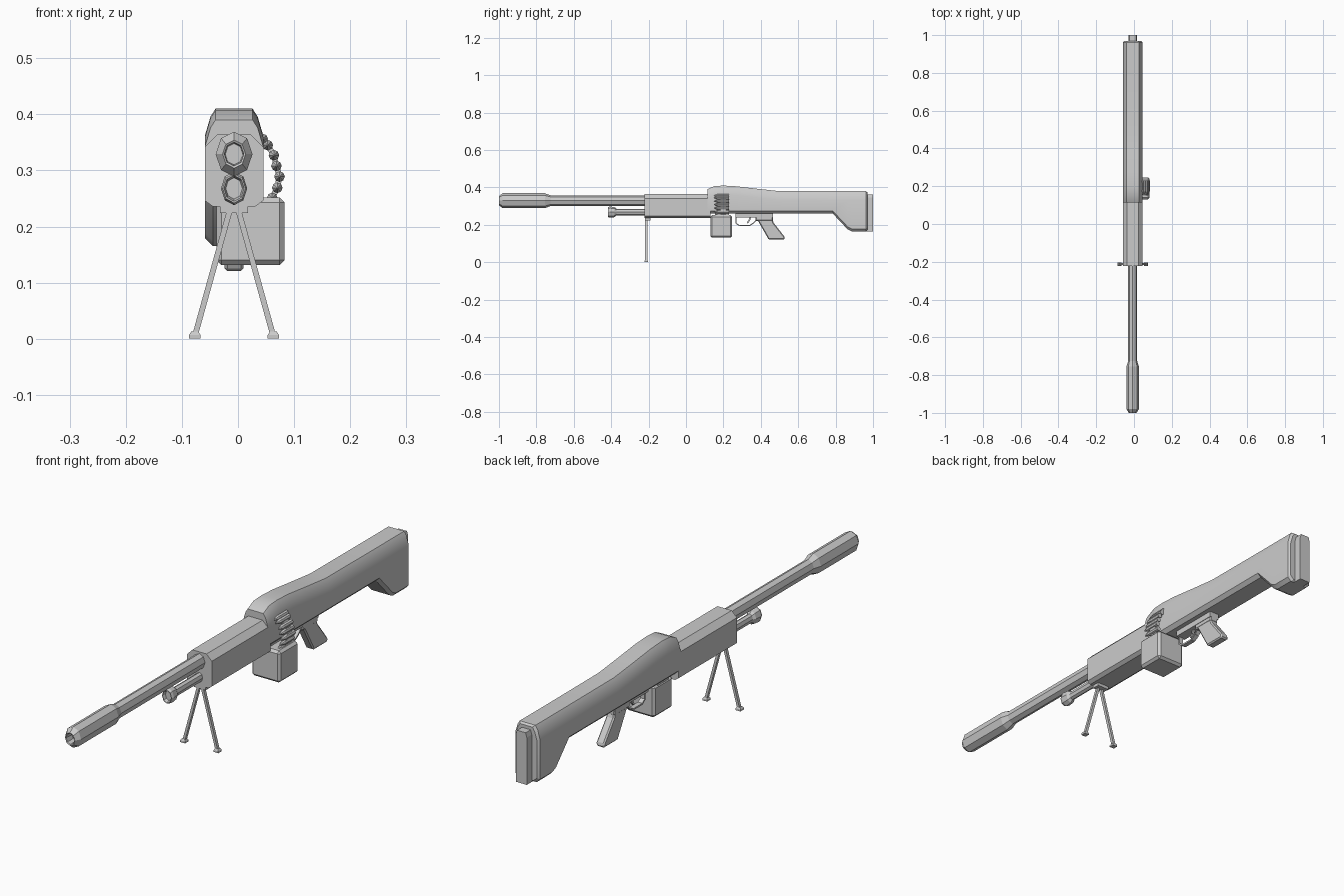
import bpy, bmesh, math
from mathutils import Vector

if "Cube" in bpy.data.objects:
    bpy.data.objects.remove(bpy.data.objects["Cube"])

CX = -0.007  # centre plane of the gun


def finish(name, bm, bevel=0, smooth=False):
    bmesh.ops.recalc_face_normals(bm, faces=bm.faces)
    me = bpy.data.meshes.new(name)
    bm.to_mesh(me)
    bm.free()
    ob = bpy.data.objects.new(name, me)
    bpy.context.collection.objects.link(ob)
    if bevel:
        m = ob.modifiers.new("bevel", 'BEVEL')
        m.width = bevel
        m.segments = 1
    if smooth:
        bpy.ops.object.select_all(action='DESELECT')
        ob.select_set(True)
        bpy.context.view_layer.objects.active = ob
        bpy.ops.object.shade_smooth_by_angle(angle=math.radians(25))
    return ob


def loft(name, rings, bevel=0, smooth=False):
    """Skin a list of equal-length point loops and cap both ends."""
    bm = bmesh.new()
    loops = [[bm.verts.new(p) for p in r] for r in rings]
    n = len(loops[0])
    for a, b in zip(loops, loops[1:]):
        for i in range(n):
            j = (i + 1) % n
            bm.faces.new((a[i], a[j], b[j], b[i]))
    bm.faces.new(loops[0])
    bm.faces.new(loops[-1])
    return finish(name, bm, bevel, smooth)


def tube(name, stations, x, z, ratio=1.0, sides=8):
    """Turned part along y; stations are (y, vertical radius)."""
    angs = [2 * math.pi * i / sides for i in range(sides)]
    return loft(name, [[(x + r * ratio * math.sin(a), y, z + r * math.cos(a)) for a in angs]
                       for y, r in stations])


def box(name, x0, x1, y0, y1, z0, z1, bevel=0):
    return loft(name, [[(x0, y, z0), (x1, y, z0), (x1, y, z1), (x0, y, z1)] for y in (y0, y1)], bevel)


def bar(name, a, b, wx, wy):
    """Square bar between two points."""
    a, b = Vector(a), Vector(b)
    d = (b - a).normalized()
    u = Vector((1, 0, 0)) if abs(d.x) < 0.01 else d.cross(Vector((0, 1, 0))).normalized()
    v = d.cross(u).normalized()
    return loft(name, [[p + u * wx * s + v * wy * t for s, t in ((-1, -1), (1, -1), (1, 1), (-1, 1))]
                       for p in (a, b)])


def mirrored(half, y):
    """Closed symmetric section from right-hand (x, z) points."""
    return [(CX + x, y, z) for x, z in half] + [(CX - x, y, z) for x, z in reversed(half)]


# receiver and stock, one lofted shell
spine = [(0.115, 0.390, 0.260), (0.150, 0.407, 0.260), (0.200, 0.410, 0.260), (0.270, 0.406, 0.260),
         (0.380, 0.393, 0.260), (0.490, 0.381, 0.260), (0.785, 0.380, 0.260), (0.865, 0.380, 0.175),
         (0.885, 0.380, 0.165), (0.962, 0.380, 0.165), (0.970, 0.374, 0.172)]
rings = []
for y, top, low in spine:
    w = 0.052 if y < 0.97 else 0.045
    rings.append(mirrored([(w - 0.014, low), (w, low + 0.014), (w, top - 0.048),
                           (w - 0.010, top - 0.014), (w - 0.019, top)], y))
loft("receiver_and_stock", rings, smooth=True)

# butt plate
loft("butt_plate", [mirrored([(0.023, 0.165), (0.023, 0.345), (0.018, 0.362)], y) for y in (0.96, 1.0)])

# handguard
loft("handguard", [mirrored([(0.038, 0.236), (0.052, 0.246), (0.052, 0.342), (0.030, 0.364)], y)
                   for y in (-0.222, 0.13)])

# barrel, muzzle and lower tube
tube("barrel", [(-0.76, 0.029), (-0.20, 0.029)], CX, 0.329, 0.82)
tube("muzzle", [(-0.965, 0.019), (-0.998, 0.021), (-1.0, 0.025), (-0.980, 0.040), (-0.755, 0.040),
                (-0.725, 0.029)], CX, 0.329, 0.82)
tube("lower_tube", [(-0.405, 0.019), (-0.418, 0.023), (-0.418, 0.026), (-0.408, 0.030), (-0.382, 0.027),
                    (-0.372, 0.018), (-0.20, 0.018)], CX, 0.268, 0.78)

# bipod
box("bipod_bracket", CX - 0.025, CX + 0.025, -0.22, -0.19, 0.224, 0.24)
for s, side in ((-1, "left"), (1, "right")):
    bar("bipod_leg_" + side, (CX + s * 0.006, -0.212, 0.235), (CX + s * 0.069, -0.212, 0.008), 0.005, 0.006)
    fx = CX + s * 0.070
    loft("bipod_foot_" + side, [[(fx + a * w, -0.213 + b * w, z) for a, b in
                                 ((-1, -1), (1, -1), (1, 1), (-1, 1))]
                                for z, w in ((0, 0.010), (0.007, 0.010), (0.013, 0.006))])

# ammunition box and its neck
box("ammo_box", -0.038, 0.083, 0.131, 0.247, 0.131, 0.252, 0.009)
box("ammo_box_neck", -0.035, 0.030, 0.155, 0.222, 0.245, 0.275)

# cartridge belt
belt = [(0.044, 0.356), (0.053, 0.345), (0.064, 0.327), (0.0685, 0.308), (0.074, 0.289),
        (0.070, 0.269), (0.061, 0.251)]
for i, (x, z) in enumerate(belt):
    tube(f"cartridge_{i}", [(0.150, 0.001), (0.158, 0.005), (0.172, 0.0095), (0.229, 0.0095)], x, z)
for i, (a, b) in enumerate(zip(belt, belt[1:])):
    bar(f"belt_link_{i}", (a[0], 0.2, a[1]), (b[0], 0.2, b[1]), 0.005, 0.015)

# trigger group
box("trigger_housing", CX - 0.020, CX + 0.020, 0.265, 0.465, 0.238, 0.265)
box("grip_mount", CX - 0.018, CX + 0.018, 0.372, 0.465, 0.221, 0.245, 0.004)
guard = [(0.268, 0.243), (0.268, 0.208), (0.285, 0.196), (0.340, 0.196), (0.362, 0.210), (0.378, 0.228)]
for i, (a, b) in enumerate(zip(guard, guard[1:])):
    bar(f"trigger_guard_{i}", (CX, *a), (CX, *b), 0.009, 0.003)
trigger = [(0.345, 0.242), (0.338, 0.224), (0.328, 0.210)]
for i, (a, b) in enumerate(zip(trigger, trigger[1:])):
    bar(f"trigger_{i}", (CX, *a), (CX, *b), 0.004, 0.004)

# pistol grip
loft("pistol_grip", [[(CX + s * 0.017, y, z) for y, z in
                      ((0.380, 0.230), (0.462, 0.230), (0.468, 0.212), (0.528, 0.135), (0.526, 0.121),
                       (0.442, 0.121))] for s in (-1, 1)], 0.005)
